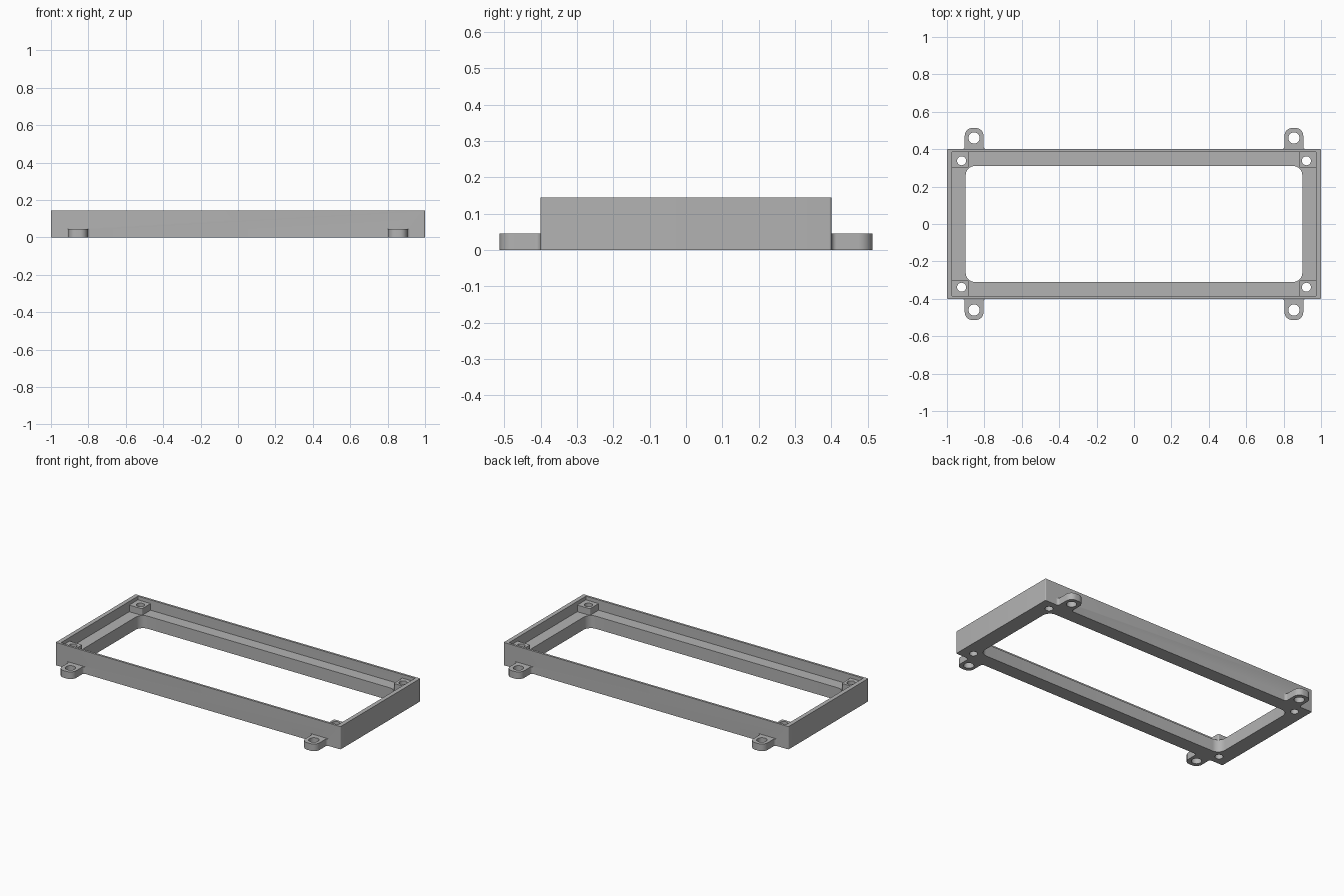
import bpy
import bmesh
from math import cos, sin, pi

cube = bpy.data.objects.get("Cube")
if cube:
    bpy.data.objects.remove(cube, do_unlink=True)

grey = bpy.data.materials.new("plain grey")
grey.use_nodes = True
colour = (0.45, 0.45, 0.45, 1)
grey.diffuse_color = colour
grey.node_tree.nodes["Principled BSDF"].inputs["Base Color"].default_value = colour


def arc(cx, cy, r, start, end, steps=8):
    """Points along an arc; angles in quarter turns."""
    angles = [(start + (end - start) * i / steps) * pi / 2 for i in range(steps + 1)]
    return [(cx + r * cos(a), cy + r * sin(a)) for a in angles]


def rounded_rect(hx, hy, r, cx=0, cy=0):
    pts = []
    for q, (sx, sy) in enumerate([(1, 1), (-1, 1), (-1, -1), (1, -1)]):
        pts += arc(cx + sx * (hx - r), cy + sy * (hy - r), r, q, q + 1)
    return pts


def prism(name, outline, z0, z1):
    """Extrude a flat outline from z0 to z1."""
    bm = bmesh.new()
    base = bm.faces.new([bm.verts.new((x, y, z0)) for x, y in outline])
    top = bmesh.ops.extrude_face_region(bm, geom=[base])["geom"]
    moved = [g for g in top if isinstance(g, bmesh.types.BMVert)]
    bmesh.ops.translate(bm, verts=moved, vec=(0, 0, z1 - z0))
    bmesh.ops.recalc_face_normals(bm, faces=bm.faces)
    mesh = bpy.data.meshes.new(name)
    bm.to_mesh(mesh)
    bm.free()
    mesh.materials.append(grey)
    obj = bpy.data.objects.new(name, mesh)
    bpy.context.collection.objects.link(obj)
    return obj


def combine(target, tool, operation):
    """Apply a boolean and discard the tool."""
    mod = target.modifiers.new("combine", "BOOLEAN")
    mod.operation = operation
    mod.solver = "EXACT"
    mod.object = tool
    bpy.context.view_layer.objects.active = target
    bpy.ops.object.modifier_apply(modifier=mod.name)
    bpy.data.objects.remove(tool, do_unlink=True)


def lug_outline(cx, side):
    """Rounded tab with fillets where it meets the wall."""
    half, tip, root, r, fillet = 0.05, 0.513, 0.4, 0.04, 0.015
    right = [(half + fillet, root - 0.03)]
    right += arc(half + fillet, root + fillet, fillet, 3, 2)
    right += arc(half - r, tip - r, r, 0, 1)
    pts = right + [(-x, y) for x, y in reversed(right)]
    return [(cx + x, side * y) for x, y in pts]


HEIGHT, LEDGE, POST_TOP, LUG_TOP = 0.145, 0.08, 0.122, 0.045

# Outer frame with a shallow pocket and a through opening
frame = prism("frame", rounded_rect(1.0, 0.4, 0.006), 0, HEIGHT)
combine(frame, prism("pocket", rounded_rect(0.973, 0.386, 0.004), LEDGE, 0.3), "DIFFERENCE")
combine(frame, prism("opening", rounded_rect(0.9, 0.31, 0.05), -0.1, 0.3), "DIFFERENCE")

corners = [(sx, sy) for sx in (-1, 1) for sy in (-1, 1)]

# Screw posts in the corners and mounting lugs outside
for sx, sy in corners:
    post = rounded_rect(0.049, 0.047, 0.008, sx * 0.933, sy * 0.346)
    combine(frame, prism("post", post, 0.04, POST_TOP), "UNION")
    combine(frame, prism("lug", lug_outline(sx * 0.855, sy), 0, LUG_TOP), "UNION")

# Screw holes through posts and lugs
for sx, sy in corners:
    for x, y, r in [(0.922, 0.338, 0.024), (0.855, 0.46, 0.03)]:
        hole = arc(sx * x, sy * y, r, 0, 4, 32)[:-1]
        combine(frame, prism("hole", hole, -0.1, 0.3), "DIFFERENCE")

bpy.ops.object.select_all(action="DESELECT")
frame.select_set(True)
bpy.context.view_layer.objects.active = frame
bpy.ops.object.shade_smooth_by_angle()
